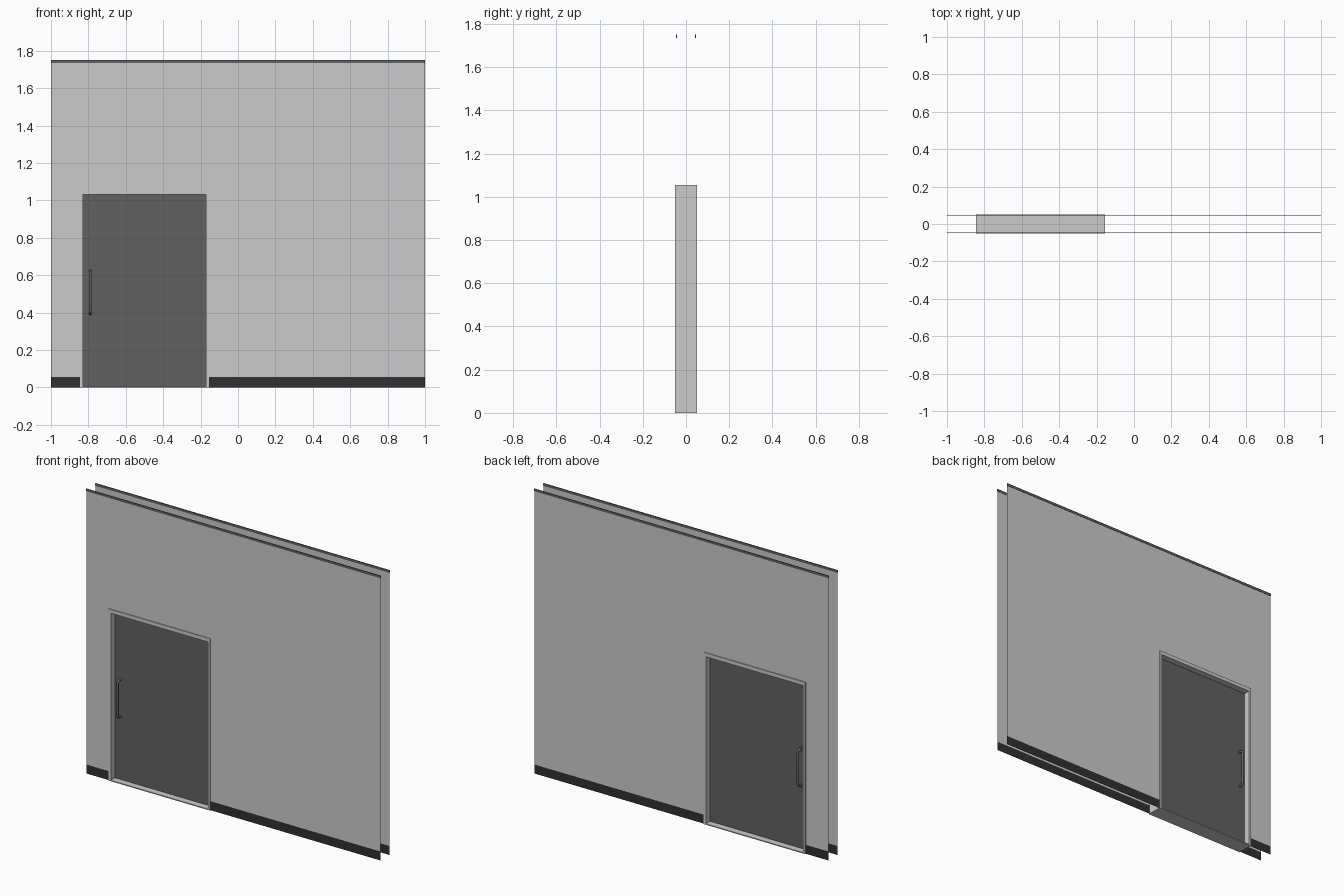
import bpy, bmesh, math
from mathutils import Vector

if "Cube" in bpy.data.objects:
    bpy.data.objects.remove(bpy.data.objects["Cube"])

WALL_Y = 0.044              # half distance between the two wall skins
FRAME_Y = 0.05              # half depth of the door frame
BASE_Z, WALL_Z, TOP_Z = 0.055, 1.735, 1.75
OUT_L, OUT_R, OUT_T = -0.845, -0.155, 1.055   # frame outside
IN_L, IN_R, IN_B, IN_T = -0.83, -0.17, 0.006, 1.032   # frame inside


def material(name, value):
    m = bpy.data.materials.new(name)
    m.diffuse_color = (value, value, value, 1)
    m.use_nodes = True
    m.node_tree.nodes["Principled BSDF"].inputs["Base Color"].default_value = m.diffuse_color
    return m


dark = material("dark_base", 0.03)
door_grey = material("door_grey", 0.12)


def add_object(name, bm, mat=None, mirror=True):
    me = bpy.data.meshes.new(name)
    bm.to_mesh(me)
    bm.free()
    ob = bpy.data.objects.new(name, me)
    bpy.context.collection.objects.link(ob)
    if mat:
        me.materials.append(mat)
    if mirror:              # repeat the front part on the back
        mod = ob.modifiers.new("back_side", 'MIRROR')
        mod.use_axis = (False, True, False)
    return ob


def sheets(name, rects, y, mat=None):
    """Thin front-facing rectangles (x0, x1, z0, z1), mirrored to the back."""
    bm = bmesh.new()
    for x0, x1, z0, z1 in rects:
        bm.faces.new([bm.verts.new(p) for p in
                      ((x0, -y, z0), (x1, -y, z0), (x1, -y, z1), (x0, -y, z1))])
    bmesh.ops.remove_doubles(bm, verts=bm.verts, dist=1e-5)
    return add_object(name, bm, mat)


def box(name, lo, hi, mat=None, mirror=True):
    bm = bmesh.new()
    bmesh.ops.create_cube(bm, size=1)
    for v in bm.verts:
        v.co = Vector([(a + b) / 2 + c * (b - a) for a, b, c in zip(lo, hi, v.co)])
    return add_object(name, bm, mat, mirror)


# Wall skins around the door opening
sheets("wall", [(-1, OUT_L, BASE_Z, OUT_T), (OUT_R, 1, BASE_Z, OUT_T),
                (-1, OUT_L, OUT_T, WALL_Z), (OUT_L, OUT_R, OUT_T, WALL_Z),
                (OUT_R, 1, OUT_T, WALL_Z)], WALL_Y)

# Dark skirting strips
sheets("baseboard", [(-1, OUT_L, 0, BASE_Z), (OUT_R, 1, 0, BASE_Z)], WALL_Y, dark)

# Top trim rails
box("top_trim", (-1, -WALL_Y - 0.002, WALL_Z), (1, -WALL_Y + 0.002, TOP_Z), door_grey)

# Door frame: front half of a rectangular ring with sill, mirrored in depth
bm = bmesh.new()
outer = [(OUT_L, 0), (OUT_R, 0), (OUT_R, OUT_T), (OUT_L, OUT_T)]
inner = [(IN_L, IN_B), (IN_R, IN_B), (IN_R, IN_T), (IN_L, IN_T)]
loops = [[bm.verts.new((x, y, z)) for x, z in ring]
         for ring, y in ((outer, 0), (outer, -FRAME_Y), (inner, -FRAME_Y), (inner, 0))]
for a, b in zip(loops, loops[1:]):
    for i in range(4):
        j = (i + 1) % 4
        bm.faces.new((a[i], a[j], b[j], b[i]))
add_object("door_frame", bm)

# Door leaf set in the middle of the frame
box("door", (IN_L, -0.01, IN_B), (IN_R, 0.01, IN_T), door_grey, mirror=False)

# Pull handles: rounded C-shaped tube on both faces
HX, H0, H1, HY, R = -0.79, 0.395, 0.622, -0.042, 0.02
path = [(-0.008, H0)]
for cz, start in ((H0 + R, -90), (H1 - R, 0)):
    for k in range(6):
        t = math.radians(start + 18 * k)
        path.append((HY + R - R * math.cos(t), cz + R * math.sin(t)))
path.append((-0.008, H1))
bm = bmesh.new()
rings = []
N = 12
for i, (y, z) in enumerate(path):
    p, q = path[max(i - 1, 0)], path[min(i + 1, len(path) - 1)]
    d = Vector((0, q[0] - p[0], q[1] - p[1])).normalized()
    side = Vector((1, 0, 0))
    up = d.cross(side)
    rings.append([bm.verts.new(Vector((HX, y, z)) + 0.0075 *
                  (side * math.cos(a) + up * math.sin(a)))
                  for a in (2 * math.pi * k / N for k in range(N))])
for a, b in zip(rings, rings[1:]):
    for i in range(N):
        j = (i + 1) % N
        bm.faces.new((a[i], a[j], b[j], b[i]))
bmesh.ops.recalc_face_normals(bm, faces=bm.faces)
for f in bm.faces:
    f.smooth = True
add_object("door_handle", bm, door_grey)
